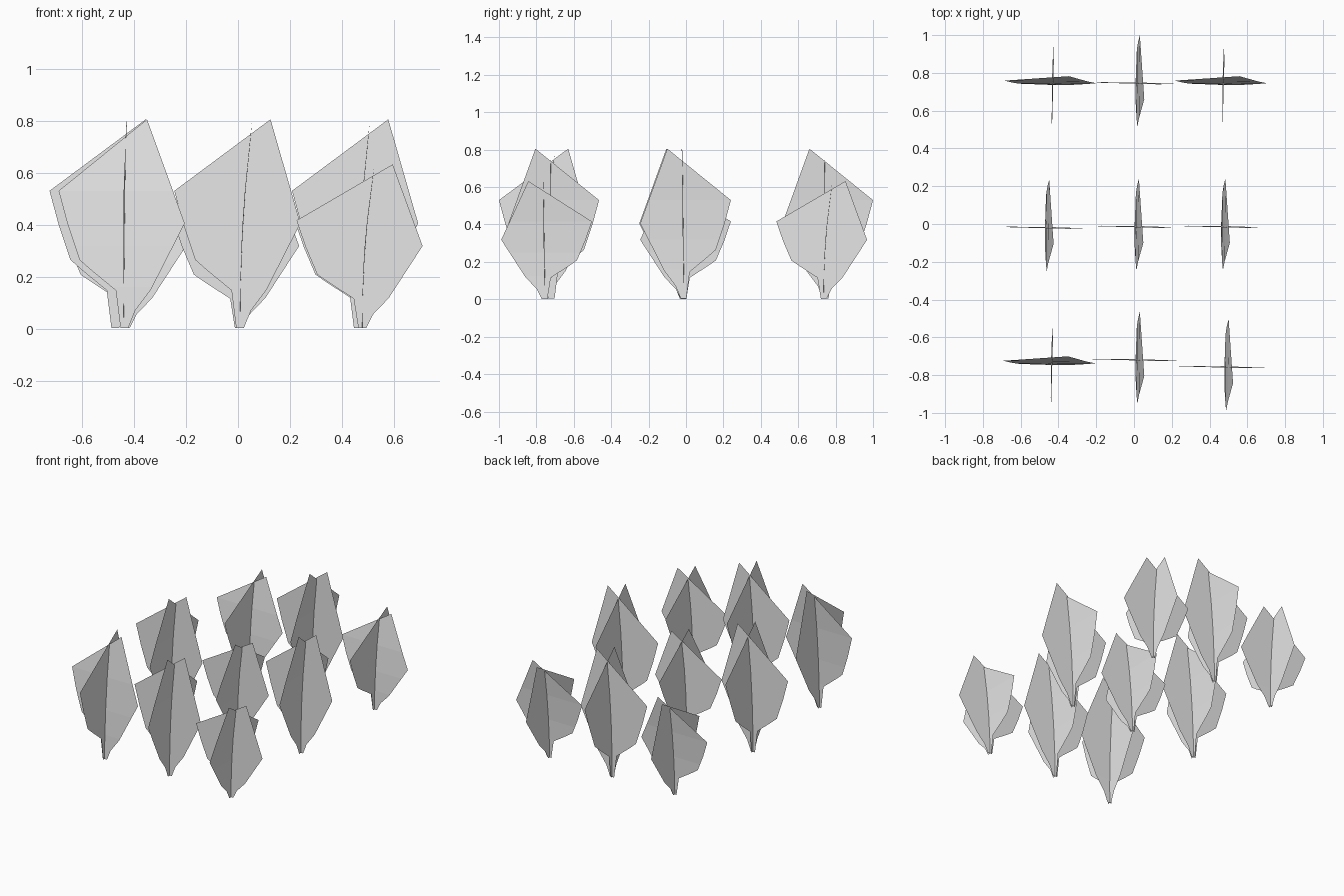
import bpy, bmesh
from math import pi
from mathutils import Matrix, Vector

cube = bpy.data.objects.get("Cube")
if cube:
    bpy.data.objects.remove(cube, do_unlink=True)

grey = bpy.data.materials.new("pale_grey")
grey.use_nodes = True
colour = (0.8, 0.8, 0.8, 1)
grey.diffuse_color = colour
grey.node_tree.nodes["Principled BSDF"].inputs["Base Color"].default_value = colour

# Lower leaf outline, from the high shoulder round the stem to the low shoulder
LOWER = [(-0.25, 0.53), (-0.215, 0.4), (-0.17, 0.265), (-0.125, 0.225),
         (-0.03, 0.147), (-0.012, 0.003), (0.018, 0.003),
         (0.045, 0.07), (0.105, 0.15), (0.235, 0.405)]


def add_blade(bm, tip, place):
    """One flat leaf outline, sliced at a few heights, then bent by place()."""
    leaf = bmesh.new()
    leaf.faces.new([leaf.verts.new((x, 0, z)) for x, z in LOWER + [(tip, 0.805)]])
    for height in (0.16, 0.32, 0.53):
        bmesh.ops.bisect_plane(leaf, geom=leaf.verts[:] + leaf.edges[:] + leaf.faces[:],
                               plane_co=(0, 0, height), plane_no=(0, 0, 1))
    copies = {v: bm.verts.new(place(v.co.x, v.co.z)) for v in leaf.verts}
    for face in leaf.faces:
        bm.faces.new([copies[v] for v in face.verts])
    leaf.free()


# Two crossed blades: one nearly upright, one mirrored and curving sideways
bm = bmesh.new()
add_blade(bm, 0.12, lambda s, z: Vector((s, -0.02 * s - 0.01 * z, z)))
add_blade(bm, 0.09, lambda s, z: Vector((0.003 + 0.073 * z * z - 0.01 * s, -s, z)))
plant_mesh = bpy.data.meshes.new("crossed_leaves")
bm.to_mesh(plant_mesh)
bm.free()
plant_mesh.materials.append(grey)

# Planting grid: name, x, y, quarter turn, short
SHORT = 0.785
PLANTS = [
    ("back_right_plant", -0.435, 0.733, True, True),
    ("back_middle_plant", 0.005, 0.75, False, False),
    ("back_left_plant", 0.468, 0.733, True, True),
    ("middle_right_plant", -0.475, -0.015, False, False),
    ("centre_plant", 0.0, -0.01, False, True),
    ("middle_left_plant", 0.458, -0.01, False, False),
    ("front_right_plant", -0.44, -0.75, True, False),
    ("front_middle_plant", 0.005, -0.715, False, False),
    ("front_left_plant", 0.475, -0.753, False, True),
]
for name, x, y, turned, short in PLANTS:
    plant = bpy.data.objects.new(name, plant_mesh)
    plant.location = (x, y, 0)
    plant.rotation_euler.z = pi / 2 if turned else 0
    plant.scale.z = SHORT if short else 1
    bpy.context.collection.objects.link(plant)
